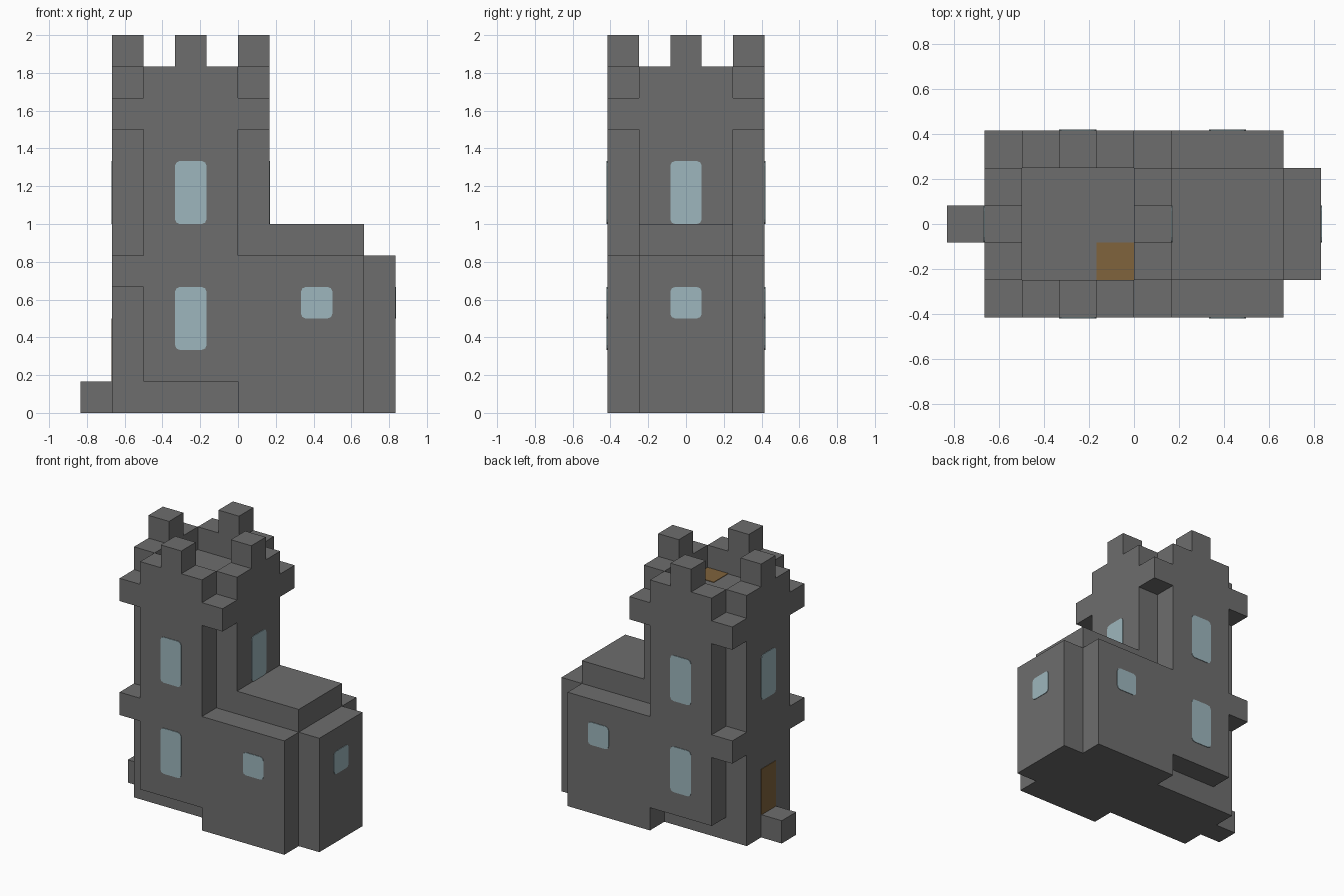
import bpy
import bmesh
from mathutils import Vector

U = 1 / 6          # size of one building block
THIN = 0.004       # thickness of painted plates

old = bpy.data.objects.get("Cube")
if old:
    bpy.data.objects.remove(old, do_unlink=True)


def material(name, rgb):
    mat = bpy.data.materials.new(name)
    mat.use_nodes = True
    mat.diffuse_color = (*rgb, 1)
    mat.node_tree.nodes["Principled BSDF"].inputs["Base Color"].default_value = (*rgb, 1)
    return mat


STONE = material("grey_stone", (0.155, 0.155, 0.155))
GLASS = material("pale_blue_glass", (0.34, 0.47, 0.51))
WOOD = material("brown_wood", (0.215, 0.125, 0.045))


def finish(name, bm, mat):
    bmesh.ops.recalc_face_normals(bm, faces=bm.faces)
    mesh = bpy.data.meshes.new(name)
    bm.to_mesh(mesh)
    bm.free()
    mesh.materials.append(mat)
    obj = bpy.data.objects.new(name, mesh)
    bpy.context.scene.collection.objects.link(obj)
    return obj


def box_mesh(low, high):
    low, high = Vector(low), Vector(high)
    bm = bmesh.new()
    bmesh.ops.create_cube(bm, size=1)
    for v in bm.verts:
        v.co = (low + high) / 2 + v.co * (high - low)
    return bm


def block(name, x, y, z):
    """Stone box from ranges in block units."""
    low, high = zip(x, y, z)
    return finish(name, box_mesh(Vector(low) * U, Vector(high) * U), STONE)


def plate(name, axis, side, x, y, z, mat, rounded=True):
    """Thin plate on a face; the range along the axis is the face position."""
    low, high = [Vector(p) * U for p in zip(x, y, z)]
    low[axis] -= THIN / 2
    high[axis] += THIN / 2
    low[axis] += side * THIN / 2
    high[axis] += side * THIN / 2
    bm = box_mesh(low, high)
    if rounded:
        edges = [e for e in bm.edges
                 if abs(e.verts[0].co[axis] - e.verts[1].co[axis]) > THIN / 2]
        bmesh.ops.bevel(bm, geom=edges, offset=0.025, segments=2,
                        profile=0.5, affect='EDGES')
    return finish(name, bm, mat)


# Tower: recessed foot and cross-shaped shaft
block("tower_foot", (-4, 0), (-1.5, 1.5), (0, 1))
cross = [(-3, -2.5), (0, -2.5), (0, -1.5), (1, -1.5), (1, 1.5), (0, 1.5),
         (0, 2.5), (-3, 2.5), (-3, 1.5), (-4, 1.5), (-4, -1.5), (-3, -1.5)]
bm = bmesh.new()
base = bm.faces.new([bm.verts.new((x * U, y * U, U)) for x, y in cross])
top = bmesh.ops.extrude_face_region(bm, geom=[base])["geom"]
bmesh.ops.translate(bm, vec=(0, 0, 9 * U),
                    verts=[g for g in top if isinstance(g, bmesh.types.BMVert)])
finish("tower_shaft", bm, STONE)

# Front and back pairs: corner blocks, parapet walls, merlons, windows
for side, label in ((-1, "front"), (1, "back")):
    outer = sorted((side * 1.5, side * 2.5))
    face = (side * 2.5, side * 2.5)
    block(f"{label}_lower_corner_block", (-4, -3), outer, (4, 5))
    block(f"{label}_right_corner_block", (-4, -3), outer, (9, 10))
    block(f"{label}_left_corner_block", (0, 1), outer, (9, 10))
    block(f"{label}_parapet", (-3, 0), outer, (10, 11))
    block(f"{label}_merlon", (-2, -1), outer, (11, 12))
    plate(f"{label}_lower_window", 1, side, (-2, -1), face, (2, 4), GLASS)
    plate(f"{label}_upper_window", 1, side, (-2, -1), face, (6, 8), GLASS)
    plate(f"{label}_annex_window", 1, side, (2, 3), face, (3, 4), GLASS)

# Side pairs: parapet walls, merlons, upper windows
for side, start, label in ((-1, -4, "right"), (1, 0, "left")):
    span = (start, start + 1)
    wall = start if side < 0 else start + 1
    block(f"{label}_parapet", span, (-1.5, 1.5), (10, 11))
    block(f"{label}_merlon", span, (-0.5, 0.5), (11, 12))
    plate(f"{label}_upper_window", 0, side, (wall, wall), (-0.5, 0.5), (6, 8), GLASS)

# Annex with raised roof and end bay
block("annex", (0, 4), (-2.5, 2.5), (0, 5))
block("annex_roof", (1, 4), (-1.5, 1.5), (5, 6))
block("annex_bay", (4, 5), (-1.5, 1.5), (0, 5))
plate("bay_window", 0, 1, (5, 5), (-0.5, 0.5), (3, 4), GLASS)

# Entrance and roof hatch
block("door_step", (-5, -4), (-0.5, 0.5), (0, 1))
plate("door", 0, -1, (-4, -4), (-0.5, 0.5), (1, 3), WOOD, rounded=False)
plate("roof_hatch", 2, 1, (-1, 0), (-1.5, -0.5), (10, 10), WOOD, rounded=False)
